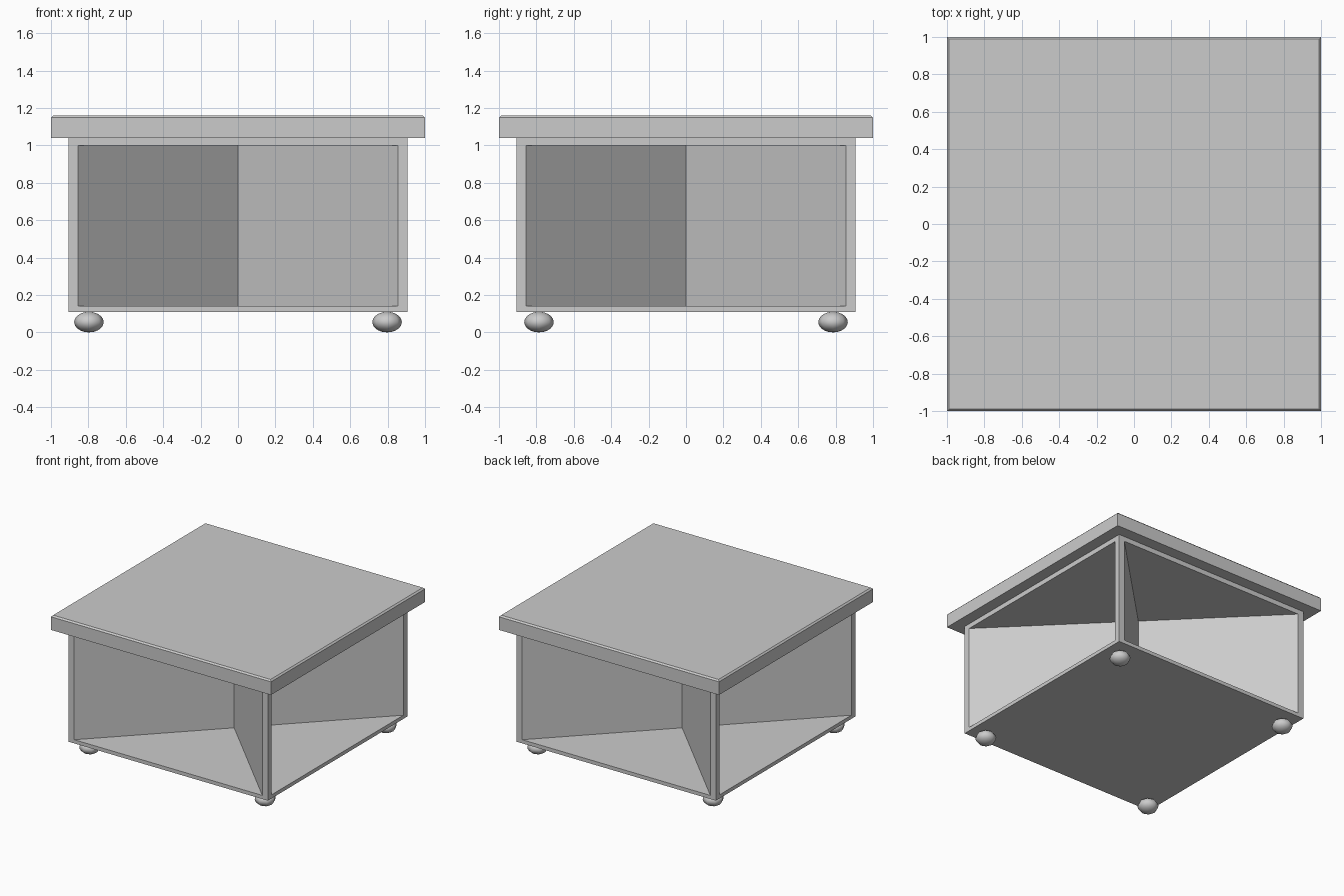
import bpy, bmesh
from math import cos, sin, pi

if "Cube" in bpy.data.objects:
    bpy.data.objects.remove(bpy.data.objects["Cube"])

A, B = 0.905, 0.855      # outer half width of body, half width of openings
D = A - B                # corner post width


def make_object(name, bm):
    bmesh.ops.recalc_face_normals(bm, faces=bm.faces[:])
    mesh = bpy.data.meshes.new(name)
    bm.to_mesh(mesh)
    bm.free()
    ob = bpy.data.objects.new(name, mesh)
    bpy.context.collection.objects.link(ob)
    return ob


def prism(name, outline, z0, z1):
    bm = bmesh.new()
    face = bm.faces.new([bm.verts.new((x, y, z0)) for x, y in outline])
    ext = bmesh.ops.extrude_face_region(bm, geom=[face])
    for v in ext["geom"]:
        if isinstance(v, bmesh.types.BMVert):
            v.co.z = z1
    return make_object(name, bm)


def square(h):
    return [(-h, -h), (h, -h), (h, h), (-h, h)]


# Bottom and upper panels of the cabinet
prism("bottom_panel", square(A), 0.11, 0.14)
prism("upper_panel", square(A), 1.0, 1.04)

# X-shaped diagonal partition, ending in square corner posts
quarter = [(0, -D), (B, -A), (A, -A), (A, -B)]
outline = []
for k in range(4):
    c, s = round(cos(k * pi / 2)), round(sin(k * pi / 2))
    outline += [(c * x - s * y, s * x + c * y) for x, y in quarter]
prism("diagonal_partition", outline, 0.14, 1.0)

# Overhanging table top with a small chamfer on the upper edges
top = prism("table_top", square(1.0), 1.04, 1.16)
bm = bmesh.new()
bm.from_mesh(top.data)
rim = [e for e in bm.edges if all(v.co.z > 1.15 for v in e.verts)]
bmesh.ops.bevel(bm, geom=rim, offset=0.012, segments=1, affect='EDGES')
bm.to_mesh(top.data)
bm.free()

# Flattened bun feet
for sx, side in ((-1, "left"), (1, "right")):
    for sy, end in ((-1, "front"), (1, "back")):
        bm = bmesh.new()
        bmesh.ops.create_uvsphere(bm, u_segments=8, v_segments=10, radius=1)
        bmesh.ops.scale(bm, vec=(0.079, 0.079, 0.055), verts=bm.verts[:])
        for f in bm.faces:
            f.smooth = True
        foot = make_object(f"{end}_{side}_foot", bm)
        foot.location = (sx * 0.797, sy * 0.786, 0.055)
